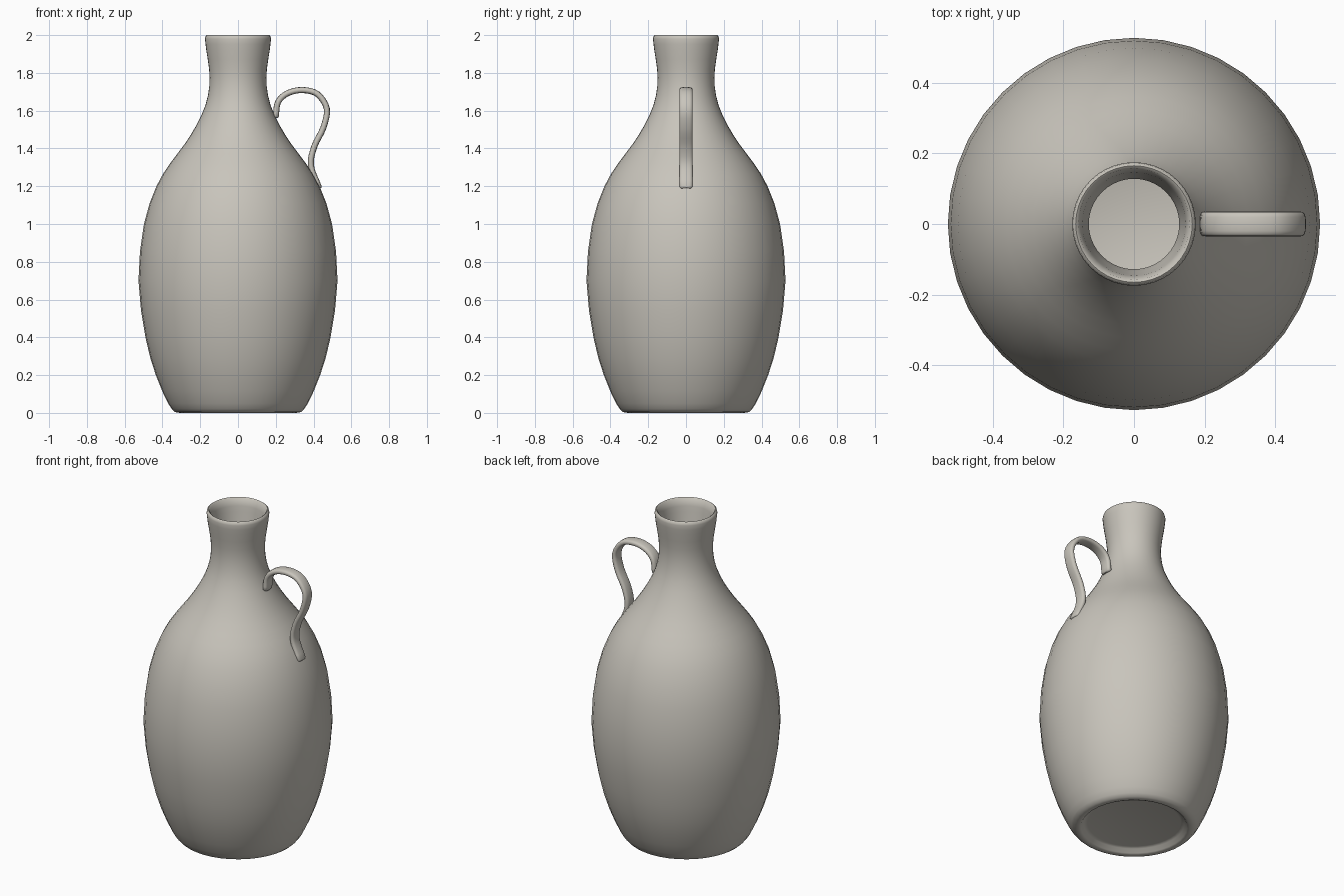
import bpy, math
from mathutils import Vector

old = bpy.data.objects.get("Cube")
if old:
    bpy.data.objects.remove(old, do_unlink=True)

clay = bpy.data.materials.new("warm_grey_clay")
clay.use_nodes = True
clay.diffuse_color = (0.58, 0.555, 0.5, 1)
clay.node_tree.nodes["Principled BSDF"].inputs["Base Color"].default_value = clay.diffuse_color


def smooth_path(points, steps):
    """Catmull-Rom curve through the points."""
    pts = [Vector(p) for p in points]
    pts = [2 * pts[0] - pts[1]] + pts + [2 * pts[-1] - pts[-2]]
    out = []
    for a, b, c, d in zip(pts, pts[1:], pts[2:], pts[3:]):
        for i in range(steps):
            t = i / steps
            out.append(0.5 * (2 * b + (c - a) * t + (2 * a - 5 * b + 4 * c - d) * t * t
                              + (3 * b - a - 3 * c + d) * t ** 3))
    return out + [pts[-2]]


def skin_rings(name, rings, angle):
    """Join equal rings of points into a closed, capped, smooth mesh."""
    n = len(rings[0])
    verts = [v for ring in rings for v in ring]
    faces = [(k * n + i, k * n + (i + 1) % n, (k + 1) * n + (i + 1) % n, (k + 1) * n + i)
             for k in range(len(rings) - 1) for i in range(n)]
    last = (len(rings) - 1) * n
    faces += [tuple(reversed(range(n))), tuple(range(last, last + n))]
    mesh = bpy.data.meshes.new(name)
    mesh.from_pydata(verts, [], faces)
    mesh.materials.append(clay)
    obj = bpy.data.objects.new(name, mesh)
    bpy.context.collection.objects.link(obj)
    bpy.ops.object.select_all(action='DESELECT')
    obj.select_set(True)
    bpy.context.view_layer.objects.active = obj
    bpy.ops.object.shade_smooth_by_angle(angle=math.radians(angle))
    return obj


# Jug body: recessed base, outer wall, rolled rim, then the inner wall to the floor
base = [(0.26, 0.03), (0.28, 0.025), (0.295, 0.005), (0.31, 0)]
wall = smooth_path([(0.335, 0.005), (0.37, 0.05), (0.435, 0.2), (0.49, 0.4), (0.527, 0.7),
                    (0.498, 1.0), (0.432, 1.2), (0.36, 1.32), (0.285, 1.42), (0.222, 1.52),
                    (0.172, 1.63), (0.152, 1.73), (0.153, 1.82), (0.168, 1.92),
                    (0.175, 1.98)], 2)
rim = [(0.172, 1.995), (0.165, 2.0), (0.157, 1.995)]
inner = [(max(r - 0.025, 0.128), z) for r, z in reversed(wall[3:-1])]
profile = base + [tuple(p) for p in wall] + rim + inner + [(0.32, 0.06)]
SIDES = 40


def circle(r, z):
    return [(r * math.cos(a), r * math.sin(a), z)
            for a in (2 * math.pi * i / SIDES for i in range(SIDES))]


skin_rings("jug_body", [circle(r, z) for r, z in profile], 50)

# Strap handle: flat rounded section swept along an S-shaped path
path = smooth_path([(0.2, 0, 1.57), (0.212, 0, 1.645), (0.262, 0, 1.692), (0.34, 0, 1.709),
                    (0.42, 0, 1.688), (0.47, 0, 1.61), (0.452, 0, 1.51), (0.404, 0, 1.41),
                    (0.386, 0, 1.31), (0.428, 0, 1.195)], 4)
WIDTH, THICK, SECTION = 0.035, 0.016, 16


def section(centre, along, scale):
    side = Vector((0, 1, 0))
    out = along.cross(side).normalized()
    ring = []
    for i in range(SECTION):
        a = 2 * math.pi * i / SECTION
        c, s = math.cos(a), math.sin(a)
        ring.append(centre + side * math.copysign(abs(c) ** 0.6, c) * WIDTH * scale
                    + out * math.copysign(abs(s) ** 0.8, s) * THICK * scale)
    return ring


last = len(path) - 1
rings = [section(p, path[min(i + 1, last)] - path[max(i - 1, 0)], 1) for i, p in enumerate(path)]
# rounded tips at both ends
start, end = (path[0] - path[1]).normalized(), (path[-1] - path[-2]).normalized()
rings.insert(0, section(path[0] + start * 0.008, -start, 0.75))
rings.append(section(path[-1] + end * 0.008, end, 0.75))
handle = skin_rings("handle", rings, 60)
